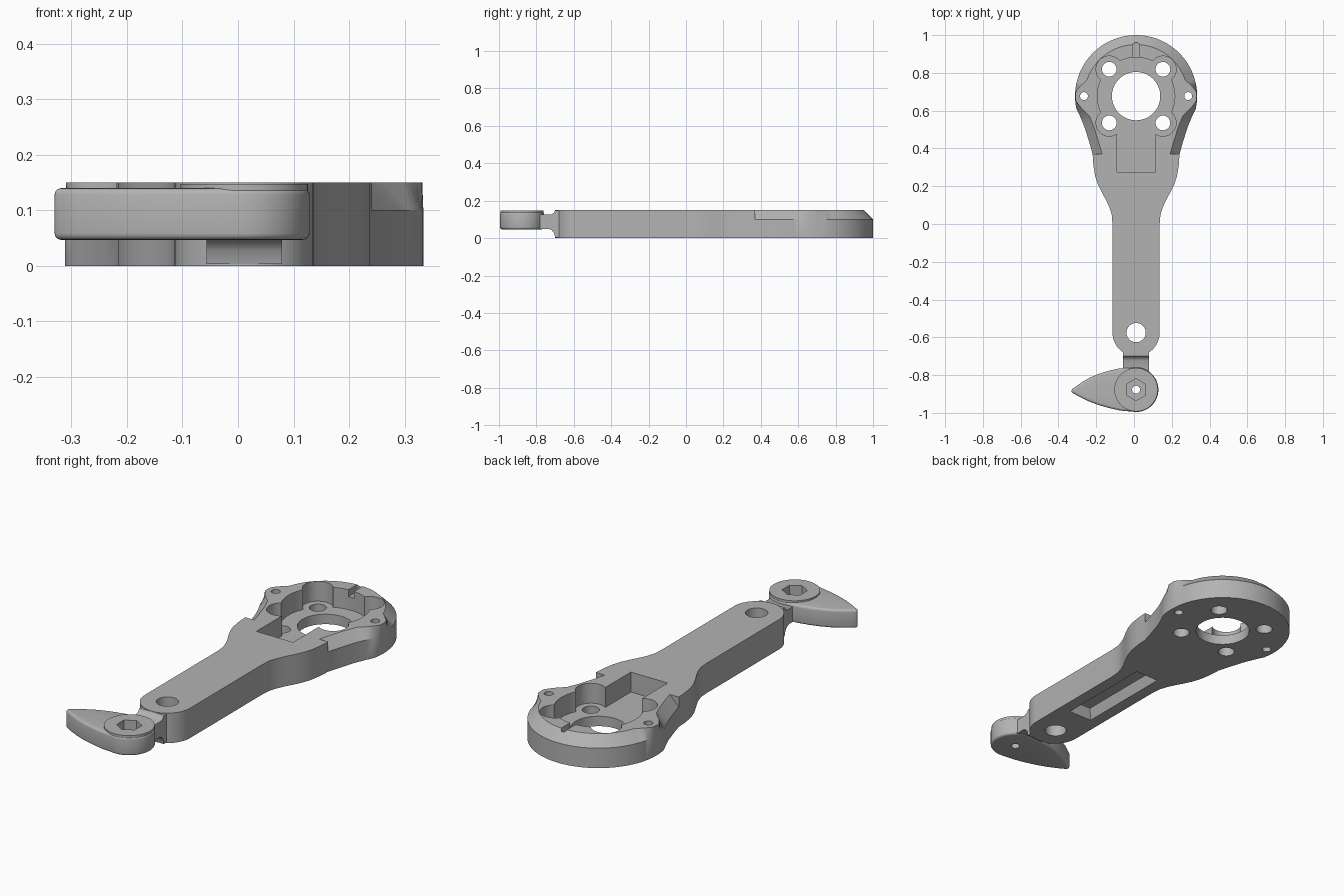
import bpy, bmesh, math
from mathutils import Vector

if "Cube" in bpy.data.objects:
    bpy.data.objects.remove(bpy.data.objects["Cube"])

AX = 0.011                      # x of the symmetry axis
HEAD, TIP, PIVOT = 0.677, -0.575, -0.877   # y of head, arm end and claw pivot

grey = bpy.data.materials.new("plain grey")
grey.use_nodes = True
grey.diffuse_color = (0.45, 0.45, 0.45, 1)
grey.node_tree.nodes["Principled BSDF"].inputs["Base Color"].default_value = (0.45, 0.45, 0.45, 1)


def loft(name, loops):
    """Solid skinned through equal-length loops of points, capped at both ends."""
    bm = bmesh.new()
    rings = [[bm.verts.new(p) for p in lp] for lp in loops]
    n = len(rings[0])
    for a, b in zip(rings, rings[1:]):
        for i in range(n):
            j = (i + 1) % n
            bm.faces.new((a[i], a[j], b[j], b[i]))
    bm.faces.new(rings[0][::-1])
    bm.faces.new(rings[-1])
    bmesh.ops.remove_doubles(bm, verts=bm.verts, dist=1e-5)
    bmesh.ops.recalc_face_normals(bm, faces=bm.faces)
    me = bpy.data.meshes.new(name)
    bm.to_mesh(me)
    bm.free()
    me.materials.append(grey)
    ob = bpy.data.objects.new(name, me)
    bpy.context.collection.objects.link(ob)
    return ob


def prism(name, pts, z0, z1):
    return loft(name, [[(x + AX, y, z) for x, y in pts] for z in (z0, z1)])


def arc(cx, cy, r, a0, a1, n):
    return [(cx + r * math.cos(math.radians(a0 + (a1 - a0) * i / n)),
             cy + r * math.sin(math.radians(a0 + (a1 - a0) * i / n))) for i in range(n + 1)]


def disc(name, cx, cy, r, z0, z1, n=48, turn=0):
    return prism(name, arc(cx, cy, r, turn, turn + 360, n)[:-1], z0, z1)


def apply_mod(ob, kind, **settings):
    m = ob.modifiers.new("mod", kind)
    for k, v in settings.items():
        setattr(m, k, v)
    bpy.context.view_layer.objects.active = ob
    bpy.ops.object.modifier_apply(modifier=m.name)


def cut(ob, cutter):
    cutter.hide_render = True
    apply_mod(ob, 'BOOLEAN', operation='DIFFERENCE', solver='EXACT', object=cutter)
    bpy.data.objects.remove(cutter)


def rect(hx, y0, y1):
    return [(-hx, y0), (hx, y0), (hx, y1), (-hx, y1)]


# Body outline, right half: rounded arm end, shoulder, then head
arm = arc(0, TIP, 0.125, -90, 0, 14) + [
    (.125, .0), (.129, .05), (.14, .085), (.158, .125), (.18, .165),
    (.202, .21), (.217, .255), (.226, .31), (.23, .37)]
head = [(.23, .37), (.247, .43), (.272, .51), (.284, .54), (.298, .573)] \
    + arc(0, HEAD, 0.323, -12, 90, 40)


def inset(p):
    """Chamfered top edge that runs out to a point at the side screw bosses."""
    x, y = p
    w = 0.05 * min(1, max(0.04, (abs(y - HEAD) - 0.02) / 0.08))
    if y < HEAD:
        return (x - w, y)
    d = Vector((x, y - HEAD))
    d *= 1 - w / d.length
    return (d.x, d.y + HEAD)


def both_sides(half):
    return half + [(-x, y) for x, y in half[-2:0:-1]]


low = both_sides(arm + head)
top = both_sides(arm + [inset(p) for p in head])
body = loft("arm_body", [[(x + AX, y, z) for x, y in pts]
                         for pts, z in ((low, 0), (low, .1), (top, .15))])

# Head pocket with four ears and a rectangular channel
FLOOR = 0.05
cut(body, disc("pocket", 0, HEAD, 0.205, FLOOR, .2, 72))
cut(body, prism("channel", rect(.102, .275, .6), FLOOR, .2))
for sx in (-1, 1):
    for sy in (-1, 1):
        cut(body, disc("ear", sx * .142, HEAD + sy * .142, .07, FLOOR, .2))
        cut(body, disc("bolt_hole", sx * .142, HEAD + sy * .142, .039, -.1, .2, 32))
    cut(body, disc("screw_hole", sx * .276, HEAD, .021, -.1, .2, 24))
cut(body, disc("centre_hole", 0, HEAD, 0.128, -.1, .2, 64))
cut(body, disc("arm_hole", 0, TIP, 0.051, -.1, .2, 40))

# Rounded notch in the far rim
cut(body, prism("notch", [(-.016, .86), (.016, .86)] + arc(0, .945, .016, 0, 180, 10), .115, .2))

# Tapered recess under the arm
cut(body, loft("recess", [[(x + AX, y, z) for x, y in rect(hx, -.39 + d, .11 - d)]
                          for hx, d, z in ((.069, -.004, -.01), (.045, .02, .05))]))

# Neck between the arm and the claw, flared into the arm
side = [(-.80, .05), (-.735, .05), (-.718, .043), (-.706, .028), (-.70, .003), (-.64, .003),
        (-.64, .147), (-.70, .147), (-.708, .134), (-.722, .126), (-.80, .126)]
neck = loft("neck", [[(AX + x, y, z) for y, z in side] for x in (-.068, .068)])

# Claw: round hub drawn out to a tip on the right
claw_pts = arc(0, PIVOT, 0.118, -100, 100, 40) + [
    (-.09, -.765), (-.145, -.777), (-.196, -.793), (-.24, -.811), (-.28, -.833),
    (-.315, -.858), (-.338, -.874), (-.346, -.883), (-.338, -.893),
    (-.30, -.915), (-.25, -.939), (-.20, -.958), (-.14, -.975), (-.08, -.988)]
claw = prism("claw", claw_pts, .047, .14)
apply_mod(claw, 'BEVEL', width=0.017, segments=4, limit_method='ANGLE',
          angle_limit=math.radians(60))
cap = disc("pivot_cap", 0, PIVOT, 0.115, .09, .148, 64)

# Hexagon socket and through hole at the pivot
for ob in (claw, cap):
    cut(ob, disc("socket", 0, PIVOT, .058, .085, .2, 6, 30))
    cut(ob, disc("pin_hole", 0, PIVOT, .021, -.1, .2, 24))

# Smooth shading with sharp edges kept
bpy.ops.object.select_all(action='DESELECT')
for ob in (body, neck, claw, cap):
    ob.select_set(True)
bpy.context.view_layer.objects.active = body
bpy.ops.object.shade_smooth_by_angle(angle=math.radians(30))
